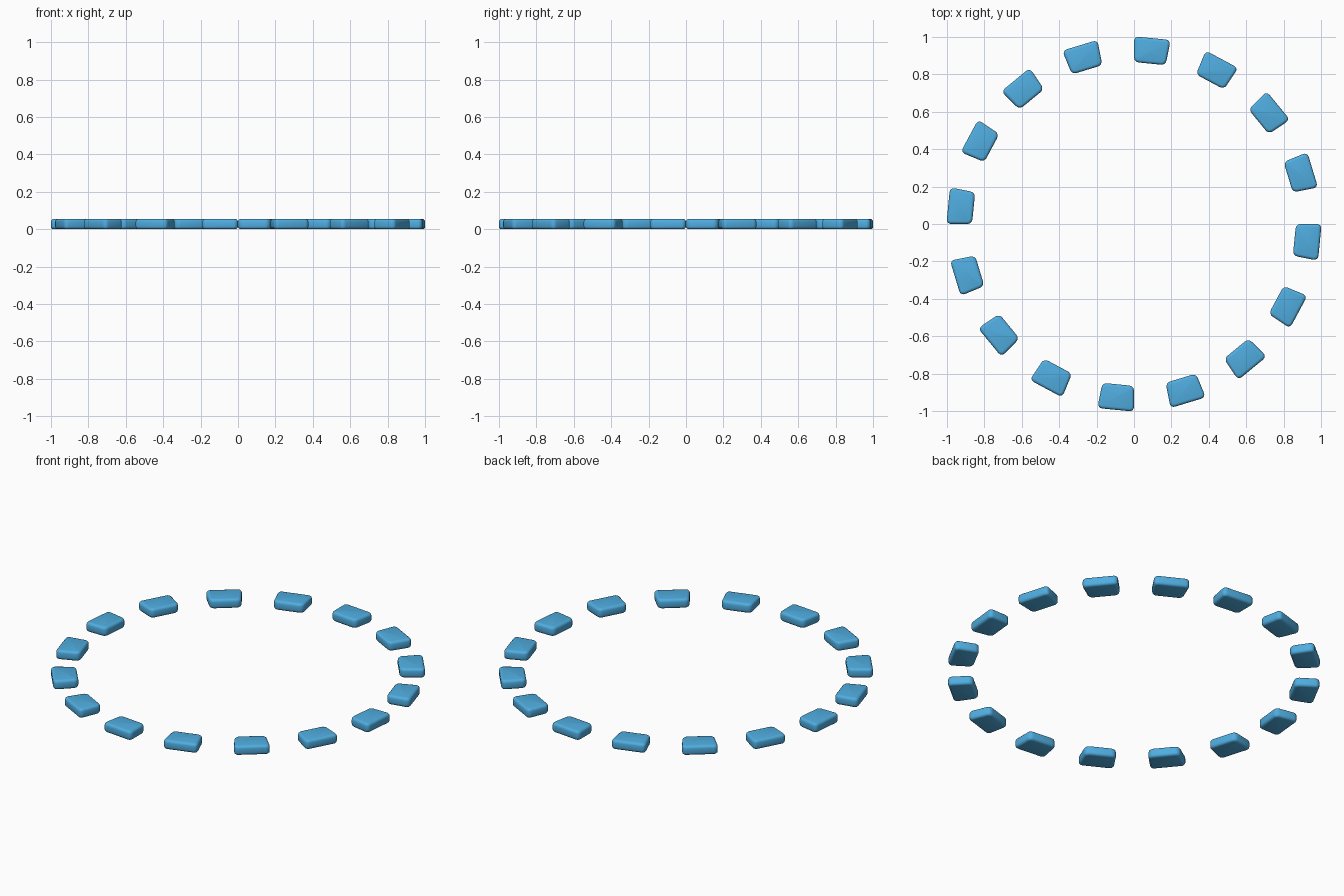
import bpy, bmesh
from math import sin, cos, radians

if "Cube" in bpy.data.objects:
    bpy.data.objects.remove(bpy.data.objects["Cube"])

COUNT, STEP = 16, 22.5
R_IN, R_OUT, HEIGHT = 0.866, 1.003, 0.055

mat = bpy.data.materials.new("blue")
mat.diffuse_color = (0.08, 0.42, 0.75, 1)
mat.use_nodes = True
mat.node_tree.nodes["Principled BSDF"].inputs["Base Color"].default_value = mat.diffuse_color


def polar(r, deg, z):
    return (r * cos(radians(deg)), r * sin(radians(deg)), z)


# Ring of wedge blocks, each filling half of its 22.5 degree step
for i in range(COUNT):
    a1 = i * STEP
    a0 = a1 - STEP / 2
    bm = bmesh.new()
    rings = [[bm.verts.new(polar(r, a, z)) for r, a in
              ((R_IN, a0), (R_OUT, a0), (R_OUT, a1), (R_IN, a1))]
             for z in (0, HEIGHT)]
    bm.faces.new(rings[0][::-1])
    bm.faces.new(rings[1])
    for k in range(4):
        n = (k + 1) % 4
        bm.faces.new((rings[0][k], rings[0][n], rings[1][n], rings[1][k]))
    # Round the upright corners, then soften the top and bottom rims
    upright = [e for e in bm.edges
               if abs(e.verts[0].co.z - e.verts[1].co.z) > 0.01]
    bmesh.ops.bevel(bm, geom=upright, offset=0.025, segments=4,
                    profile=0.5, affect='EDGES')
    rim = [e for e in bm.edges
           if abs(e.verts[0].co.z - e.verts[1].co.z) < 0.001]
    bmesh.ops.bevel(bm, geom=rim, offset=0.015, segments=3,
                    profile=0.5, affect='EDGES')
    bmesh.ops.recalc_face_normals(bm, faces=bm.faces)
    me = bpy.data.meshes.new("ring_block")
    bm.to_mesh(me)
    bm.free()
    me.materials.append(mat)
    ob = bpy.data.objects.new(f"ring_block_{i + 1:02d}", me)
    bpy.context.collection.objects.link(ob)
    bpy.context.view_layer.objects.active = ob
    ob.select_set(True)
bpy.ops.object.shade_smooth_by_angle(angle=radians(35))
